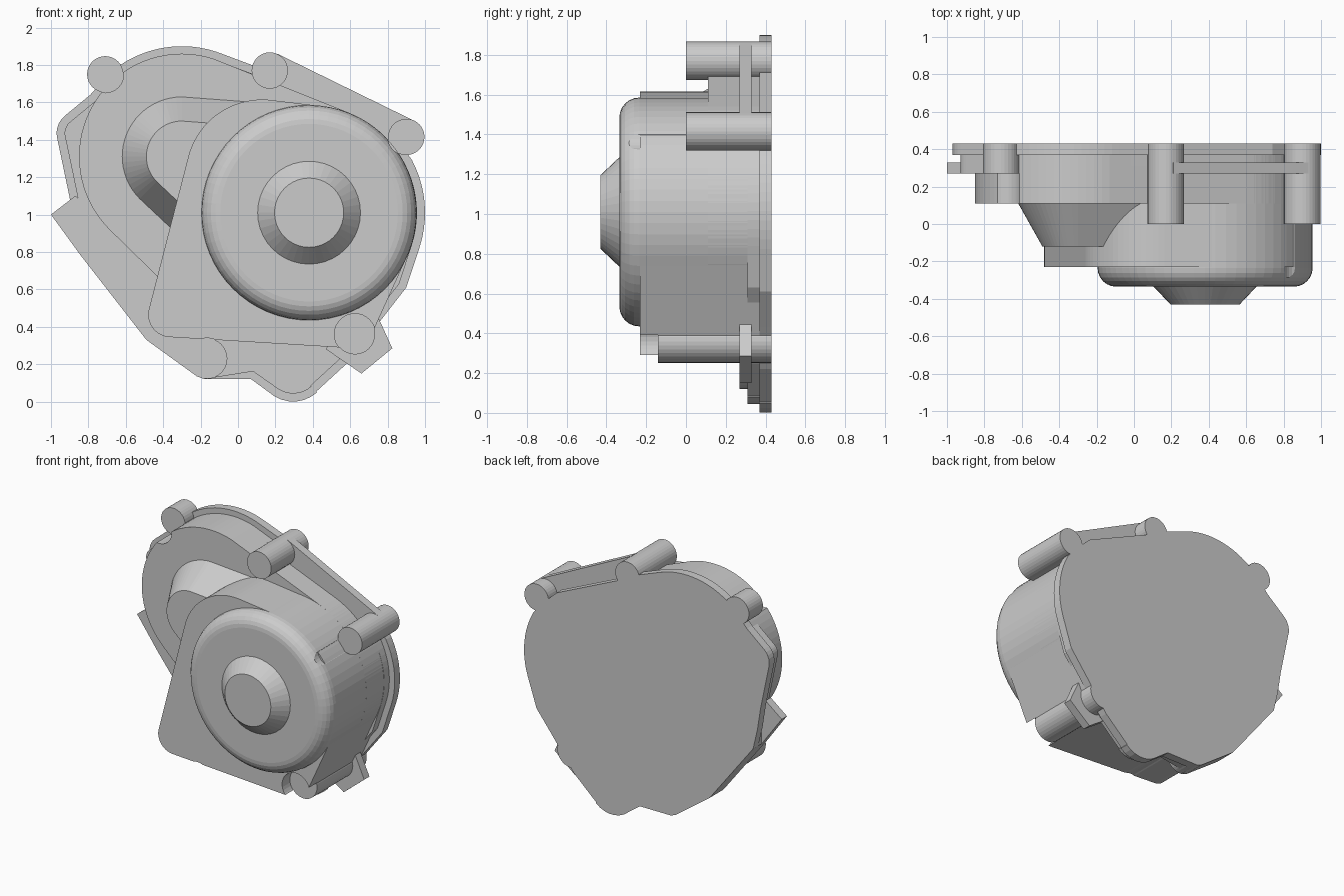
import bpy, bmesh
from math import sin, cos, pi, hypot, radians

if "Cube" in bpy.data.objects:
    bpy.data.objects.remove(bpy.data.objects["Cube"])

DRUM = (0.38, 1.01)     # centre of the large drum (x, z)
IDLER = (-0.30, 1.31)   # centre of the upper-left round
BACK = 0.43


def loft(name, rings):
    """Skin equal-length (x, z) outlines placed at given y, cap both ends."""
    bm = bmesh.new()
    loops = [[bm.verts.new((x, y, z)) for x, z in pts] for pts, y in rings]
    for a, b in zip(loops, loops[1:]):
        for i in range(len(a)):
            j = (i + 1) % len(a)
            bm.faces.new((a[i], a[j], b[j], b[i]))
    bm.faces.new(loops[0])
    bm.faces.new(loops[-1])
    bmesh.ops.recalc_face_normals(bm, faces=bm.faces)
    me = bpy.data.meshes.new(name)
    bm.to_mesh(me)
    bm.free()
    ob = bpy.data.objects.new(name, me)
    bpy.context.collection.objects.link(ob)
    return ob


def prism(name, pts, y0, y1=0.40):
    return loft(name, [(pts, y0), (pts, y1)])


def hull(circles, n=64):
    """Outline wrapped around circles (x, z, r), sampled by direction."""
    out = []
    for i in range(n):
        c, s = cos(2 * pi * i / n), sin(2 * pi * i / n)
        x, z, r = max(circles, key=lambda k: k[0] * c + k[1] * s + k[2])
        out.append((x + r * c, z + r * s))
    return out


def circle(c, r, n=48):
    return hull([(c[0], c[1], r)], n)


def arc(c, r, a0, a1, n):
    angles = [radians(a0 + (a1 - a0) * i / n) for i in range(n + 1)]
    return [(c[0] + r * cos(a), c[1] + r * sin(a)) for a in angles]


def inset(pts, d):
    """Move a clockwise outline inward; the lower-left edge stays flush."""
    out = []
    for i, (x, z) in enumerate(pts):
        (ax, az), (bx, bz) = pts[i - 1], pts[(i + 1) % len(pts)]
        length = hypot(bx - ax, bz - az)
        k = 0.0 if x < -0.15 and z < 0.9 else d
        out.append((x + k * (bz - az) / length, z - k * (bx - ax) / length))
    return out


def cut(ob, centre, r, y_end):
    """Clear the space in front of a bolt boss."""
    tool = prism("boss_cutter", circle(centre, r, 32), -0.6, y_end)
    tool.hide_render = True
    tool.hide_set(True)
    mod = ob.modifiers.new("boss_clearance", 'BOOLEAN')
    mod.operation = 'DIFFERENCE'
    mod.solver = 'EXACT'
    mod.object = tool


# Back flange, clockwise from the lower left
outline = [(-0.18, 0.12), (-0.22, 0.135), (-0.49, 0.33), (-0.84, 0.78),
           (-0.875, 0.93), (-0.90, 1.09)]
outline += arc((-0.85, 1.435), 0.12, 188, 130, 5)
outline += [(-0.79, 1.64)]
outline += arc(IDLER, 0.59, 132, 68, 16)
outline += [(0.10, 1.79), (0.25, 1.71), (0.74, 1.49), (0.88, 1.36)]
outline += arc((0.40, 1.01), 0.60, 28, -18, 10)
outline += [(0.90, 0.61), (0.76, 0.43), (0.60, 0.22), (0.42, 0.055)]
outline += arc((0.295, 0.19), 0.19, -48, -122, 6)
outline += [(0.07, 0.12)]
prism("back_flange", outline, 0.37, BACK)

# Stepped rim in front of the flange
rim = inset(outline, 0.043)
prism("inner_rim", rim, 0.31)
prism("left_rim", [p for p in rim if p[0] < -0.1], 0.27)

# Main body joining the two rounds
body = prism("main_body", hull([(*IDLER, 0.55), (*DRUM, 0.575),
                                (-0.20, 0.75, 0.22)], 80), 0.11)

# Tapered cover over the upper-left round, running into the drum
loft("tapered_cover", [(hull([(*IDLER, 0.325 - d), (*DRUM, 0.573 - d)]), y)
                       for d, y in ((0, 0.12), (0.006, 0.11), (0.135, -0.12))])

# Gear housing
housing = prism("gear_housing", hull([(0.13, 1.205, 0.41), (*DRUM, 0.574),
                                      (-0.36, 0.465, 0.12),
                                      (0.62, 0.38, 0.095)], 80), -0.23)

# Drum with rounded front edge
profile = [(0.575, 0.40), (0.575, -0.235)]
profile += [(0.475 + 0.10 * cos(a), -0.235 - 0.10 * sin(a))
            for a in (pi / 2 * i / 6 for i in range(1, 7))]
drum = loft("drum", [(circle(DRUM, r, 64), y) for r, y in profile])

# Conical nose on the drum
loft("drum_nose", [(circle(DRUM, r, 40), y)
                   for r, y in ((0.28, -0.33), (0.275, -0.335), (0.185, -0.43))])

# Bolt bosses: centre, radius, front y, part that needs clearance
for (c, r, y, host) in (((-0.71, 1.75), 0.097, 0.27, body),
                        ((0.17, 1.77), 0.097, 0.0, None),
                        ((0.90, 1.415), 0.097, 0.0, drum),
                        ((-0.165, 0.23), 0.108, 0.27, housing),
                        ((0.625, 0.36), 0.108, -0.14, housing)):
    prism("bolt_boss", circle(c, r, 32), y, BACK)
    if host:
        cut(host, c, r + 0.002, y)

# Thin web between the upper bosses and the two side tabs
for name, pts in (
        ("upper_web", [(0.21, 1.86), (0.945, 1.50), (0.88, 1.35),
                       (0.60, 1.40), (0.13, 1.68)]),
        ("left_tab", [(-1.0, 1.0), (-0.87, 1.10), (-0.75, 1.0),
                      (-0.74, 0.73), (-0.84, 0.78)]),
        ("right_tab", [(0.66, 0.15), (0.825, 0.285), (0.75, 0.45),
                       (0.55, 0.45), (0.47, 0.28)])):
    prism(name, pts, 0.27, 0.33)
